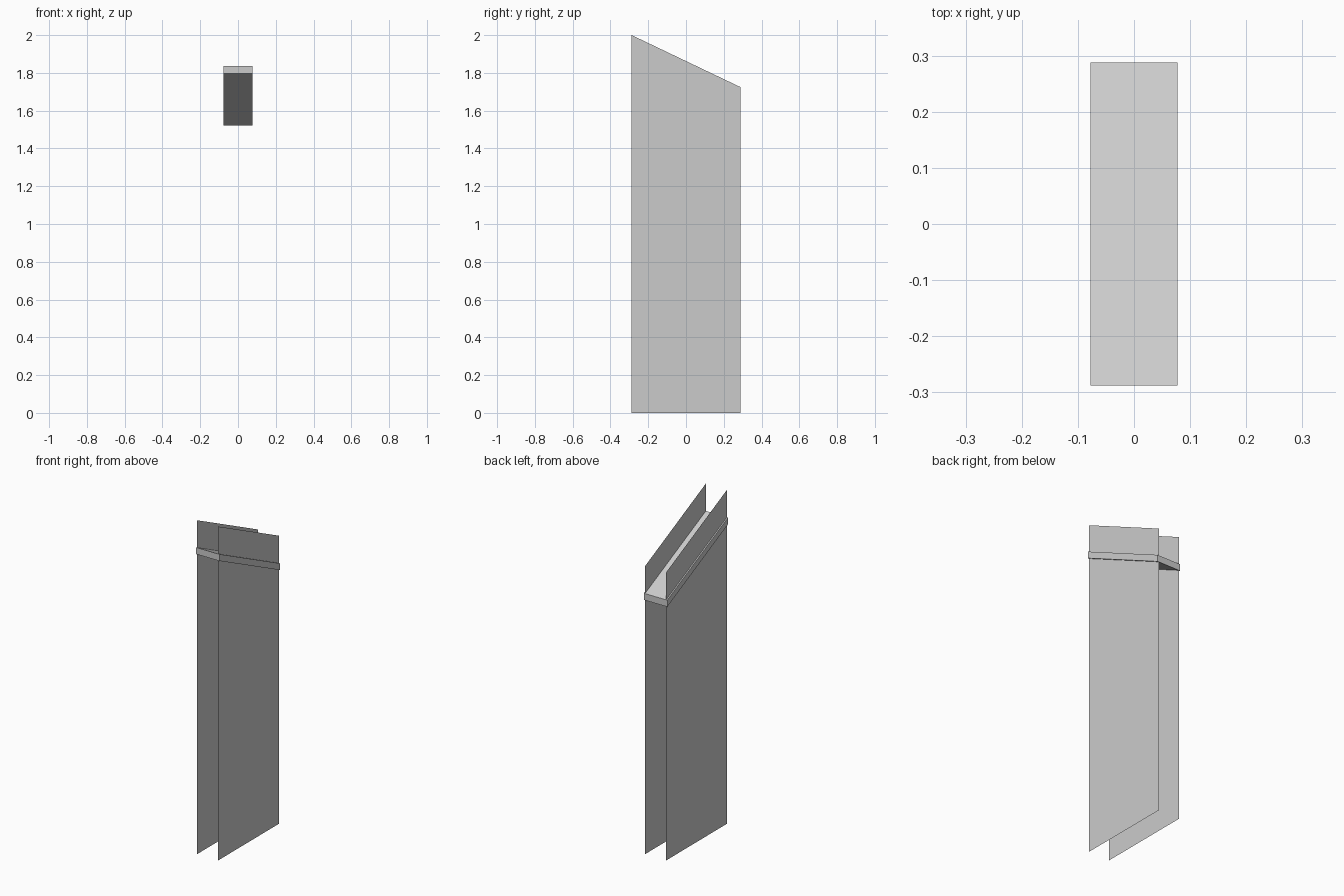
import bpy, bmesh

if "Cube" in bpy.data.objects:
    bpy.data.objects.remove(bpy.data.objects["Cube"])

Y = 0.288                      # half depth
DROP = 0.275                   # fall of the sloped edges from front to back
PANEL_X, SLAB_X = 0.07, 0.0775


def sloped_sheet(name, x, low_front, low_back, high_front, width=0.0):
    """Side profile in the YZ plane, optionally extruded along X."""
    bm = bmesh.new()
    profile = [(-Y, low_front), (Y, low_back), (Y, high_front - DROP), (-Y, high_front)]
    face = bm.faces.new([bm.verts.new((x, y, z)) for y, z in profile])
    if width:
        ext = bmesh.ops.extrude_face_region(bm, geom=[face], use_keep_orig=True)
        verts = [v for v in ext["geom"] if isinstance(v, bmesh.types.BMVert)]
        bmesh.ops.translate(bm, verts=verts, vec=(width, 0, 0))
        bmesh.ops.recalc_face_normals(bm, faces=bm.faces)
    elif x < 0:
        face.normal_flip()
    mesh = bpy.data.meshes.new(name)
    bm.to_mesh(mesh)
    bm.free()
    obj = bpy.data.objects.new(name, mesh)
    bpy.context.collection.objects.link(obj)
    return obj


# Two paper-thin side panels with sloping tops
for side, sx in (("left", -1), ("right", 1)):
    sloped_sheet(side + "_panel", sx * PANEL_X, 0.0, 0.0, 2.0)

# Sloped shelf slab running through both panels
sloped_sheet("sloped_slab", -SLAB_X, 1.796, 1.796 - DROP, 1.836, 2 * SLAB_X)
